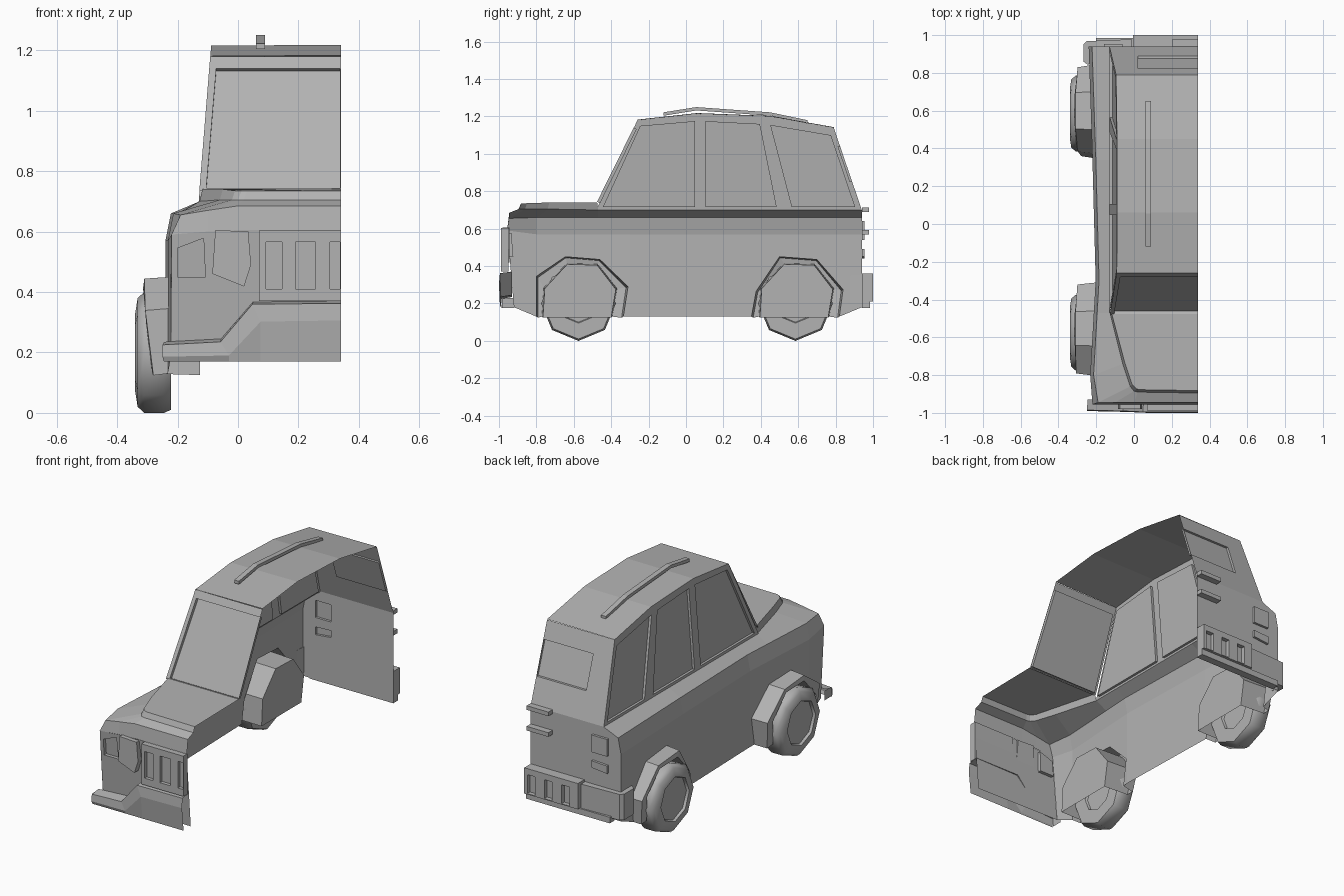
import bpy, bmesh
from math import sin, cos, pi
from mathutils import Vector as V
from mathutils.geometry import tessellate_polygon

if "Cube" in bpy.data.objects:
    bpy.data.objects.remove(bpy.data.objects["Cube"])

MID = 0.34  # open symmetry edge of this half body
GREY = bpy.data.materials.new("body_grey")
GREY.diffuse_color = (0.45, 0.45, 0.45, 1)
GREY.use_nodes = True
GREY.node_tree.nodes["Principled BSDF"].inputs["Base Color"].default_value = GREY.diffuse_color


def make(name, verts, faces):
    me = bpy.data.meshes.new(name)
    me.from_pydata([tuple(v) for v in verts], [], faces)
    bm = bmesh.new()
    bm.from_mesh(me)
    bmesh.ops.remove_doubles(bm, verts=bm.verts, dist=0.0005)
    bmesh.ops.recalc_face_normals(bm, faces=bm.faces)
    bm.to_mesh(me)
    bm.free()
    me.materials.append(GREY)
    ob = bpy.data.objects.new(name, me)
    bpy.context.collection.objects.link(ob)
    return ob


def loft(name, rows, closed=False, cap=False):
    """Quads between equal-length rows of points."""
    n = len(rows[0])
    verts = [p for r in rows for p in r]
    faces = [(i * n + j, i * n + (j + 1) % n, (i + 1) * n + (j + 1) % n, (i + 1) * n + j)
             for i in range(len(rows) - 1) for j in range(n if closed else n - 1)]
    if cap:
        faces.append(tuple(range(len(verts) - n, len(verts))))
    return make(name, verts, faces)


def panel(name, outer, f, push=(0, 0, 0), holes=(), rim=None):
    """Sheet mapped by f; holes become recesses of depth push, rim gives thickness."""
    loops = [[V((u, v, 0)) for u, v in lp] for lp in (outer, *holes)]
    verts = [V(f(p.x, p.y)) for lp in loops for p in lp]
    faces = [tuple(t) for t in tessellate_polygon(loops)]
    start = 0
    for k, lp in enumerate(loops):
        n, d = len(lp), V(push) if k else rim and V(rim)
        if d:
            base = len(verts)
            verts += [verts[start + i] + d for i in range(n)]
            faces += [(start + i, start + (i + 1) % n, base + (i + 1) % n, base + i) for i in range(n)]
            faces.append(tuple(range(base, base + n)))
        start += n
    return make(name, verts, faces)


def rect(u0, u1, v0, v1):
    return [(u0, v0), (u1, v0), (u1, v1), (u0, v1)]


def box(name, x0, x1, y0, y1, z0, z1):
    return panel(name, rect(x0, x1, z0, z1), lambda x, z: (x, y0, z), rim=(0, y1 - y0, 0))


def lerp(pts, t):
    for (a, p), (b, q) in zip(pts, pts[1:]):
        if t <= b:
            return p + (q - p) * max(0, (t - a) / (b - a))
    return pts[-1][1]


def side_x(y, z):
    s = lerp([(-.955, -.22), (-.8, -.232), (-.3, -.203), (.34, -.22), (.94, -.24)], y)
    return s + lerp([(.57, 0), (.66, .018)], z)


def cabin(y, z):
    return (-.13 + .08 * (z - .7), y, z)


# Lower body side in flat columns, notched by the wheel arches
ARCH = {-.575: [(-.225, .13), (-.225, .345), (-.07, .45), (.115, .435), (.265, .29), (.24, .13)],
        .585: [(-.235, .13), (-.21, .265), (-.085, .45), (.115, .435), (.255, .275), (.235, .13)]}
front_arch, rear_arch = ([(c + y, z) for y, z in pts] for c, pts in ARCH.items())
for col in ([(-.92, .18), (-.8, .13), (-.8, .57), (-.955, .59)],
            front_arch[1:] + [(-.3, .13), (-.3, .57), (-.8, .57)],
            rect(-.3, .34, .13, .57),
            [(.34, .13)] + rear_arch + [(.94, .18), (.94, .57), (.34, .57)]):
    panel("body_side", col, lambda y, z: (side_x(y, min(z, .57)), y, z))

# Shoulder, wrapping round the front corner up to the raised hood
ys = [.94, .34, -.3, -.47, -.8]
rowA = [(side_x(y, .57), y, .57) for y in ys] + [(-.22, -.955, .59), (-.1, -.955, .6), (0, -.955, .605),
                                                (MID, -.955, .605)]
rowB = [(side_x(y, .66), y, .66) for y in ys] + [(-.19, -.945, .655), (-.1, -.945, .67), (0, -.945, .685),
                                                (MID, -.945, .685)]
rowC = [(-.127, y, .70) for y in ys[:4]] + [(-.06, -.74, .705), (-.02, -.86, .705), (0, -.885, .705),
                                            (.02, -.89, .705), (MID, -.895, .705)]
loft("shoulder", [rowA, rowB, rowC])
hood = [(-.118, -.475, .74), (-.05, -.73, .74), (-.01, -.85, .735), (.012, -.872, .735),
        (.03, -.877, .735), (MID, -.882, .735)]
loft("hood_step", [rowC[3:], hood])
make("hood", hood + [(MID, -.475, .74)], [tuple(range(7))])

# Front face with indicator recess
panel("front_face", [(-.222, .18), (MID, .17), (MID, .605), (0, .605), (-.1, .6), (-.22, .59)],
      lambda x, z: (x, -.92 - .086 * (z - .18), z), (0, .02, 0),
      [[(-.2, .45), (-.108, .45), (-.114, .578), (-.2, .545)]])
panel("headlight", [(-.085, .46), (.02, .418), (.043, .49), (.034, .60), (-.075, .605)],
      lambda x, z: (x, -.98, z), rim=(0, .035, 0))
panel("grille", rect(.07, MID, .37, .604), lambda x, z: (x, -.988, z), (0, .02, 0),
      [rect(.092, .146, .41, .565), rect(.19, .257, .41, .565), rect(.305, .338, .41, .565)],
      rim=(0, .04, 0))

# Stepped front bumper
loft("front_bumper", [
    [(-.245, -.93, .235), (-.056, -.93, .245), (.05, -.93, .368), (MID, -.935, .37)],
    [(-.25, -.985, .225), (-.058, -.99, .235), (.048, -.995, .36), (MID, -.995, .362)],
    [(-.25, -.99, .186), (-.03, -.995, .19), (.075, -1, .302), (MID, -1, .306)],
    [(-.245, -.985, .17), (-.03, -.985, .17), (.075, -.985, .17), (MID, -.985, .17)]])
panel("bumper_end", rect(-.985, -.92, .175, .23), lambda y, z: (-.247, y, z))

# Cabin side with three recessed windows
TOP = [(-.26, 1.18), (.06, 1.215), (.45, 1.2), (.79, 1.14)]
panel("cabin_side", [(-.48, .70)] + TOP + [(.94, .70)], cabin, (.014, 0, 0), [
    [(-.445, .715), (.048, .715), (.048, 1.175), (-.245, 1.15)],
    [(.105, .715), (.485, .715), (.395, 1.16), (.105, 1.175)],
    [(.565, .715), (.905, .715), (.775, 1.1), (.45, 1.155)]])

# Roof, windscreen and roof rail
loft("roof", [[cabin(y, z) for y, z in TOP], [(MID, y, z + .003) for y, z in TOP]])
panel("windscreen", [(-.128, 0), (MID, 0), (MID, 1), (-.092, 1)],
      lambda x, t: (x, -.48 + .22 * t, .735 + .445 * t), (0, .016, -.008),
      [[(-.105, .02), (.338, .02), (.338, .91), (-.072, .91)]])
rail = [(-.12, 1.222), (.055, 1.25), (.45, 1.222), (.65, 1.18)]
panel("roof_rail", rail + [(y, z - .018) for y, z in reversed(rail)],
      lambda y, z: (.06, y, z), rim=(.03, 0, 0))

# Rear panels with window and lamps
panel("rear_lower", [(-.24, .18), (MID, .18), (MID, .70), (-.127, .70), (-.222, .66), (-.24, .57)],
      lambda x, z: (x, .94, z), (0, .014, 0),
      [rect(-.16, -.06, .54, .64), [(-.16, .44), (-.06, .45), (-.06, .49), (-.16, .485)]])
panel("rear_upper", [(-.13, .70), (MID, .70), (MID, 1.14), (-.095, 1.14)],
      lambda x, z: (x, .94 - .15 * (z - .7) / .44, z), (0, -.014, 0), [rect(.02, .338, .85, 1.04)])
for z in (.70, .58):
    box("tailgate_hinge", .2, MID, .94, .978, z - .012, z + .012)

# Rear bumper: notched centre, wrapped corner, lower strip
panel("rear_bumper", rect(-.005, MID, .21, .36), lambda x, z: (x, 1, z), (0, -.025, 0),
      [rect(x, x + .05, .215, .325) for x in (.05, .16, .27)], rim=(0, -.06, 0))
panel("rear_bumper_corner", [(-.24, .84), (-.268, .86), (-.268, .95), (-.25, .968), (-.01, .978), (-.01, .94),
                             (-.235, .94)], lambda x, y: (x, y, .2), rim=(0, 0, .15))
box("rear_bumper_strip", -.2, MID, .94, .985, .175, .21)


# Wheel wells with flared arches, and eight-sided wheels
def flare(z):
    return -.28 - .03 * min(1, (z - .13) / .24)


WELL = [(-.19, .125), (-.18, .28), (-.06, .41), (.1, .405), (.2, .275), (.175, .125)]
for c, pts in ARCH.items():
    tag = "front" if c < 0 else "rear"
    loft(tag + "_wheel_well", [[(side_x(c + y, z), c + y, z) for y, z in pts],
                               [(flare(z), c + y * .96, z - .006) for y, z in pts],
                               [(flare(z) - .004, c + y * 1.03, z + .005) for y, z in WELL],
                               [(-.125, c + y, z) for y, z in WELL]], cap=True)
    prof = [(-.235, 0), (-.235, .1), (-.222, .105), (-.222, .19), (-.245, .2), (-.31, .2), (-.332, .18),
            (-.34, .13), (-.326, .124)]
    wheel = loft(tag + "_wheel", [[(x, c + r * sin(k * pi / 4), .2 - r * cos(k * pi / 4)) for k in range(8)]
                                  for x, r in prof], closed=True, cap=True)
    bpy.context.view_layer.objects.active = wheel
    wheel.select_set(True)
    bpy.ops.object.shade_smooth_by_angle(angle=0.85)
    wheel.select_set(False)
